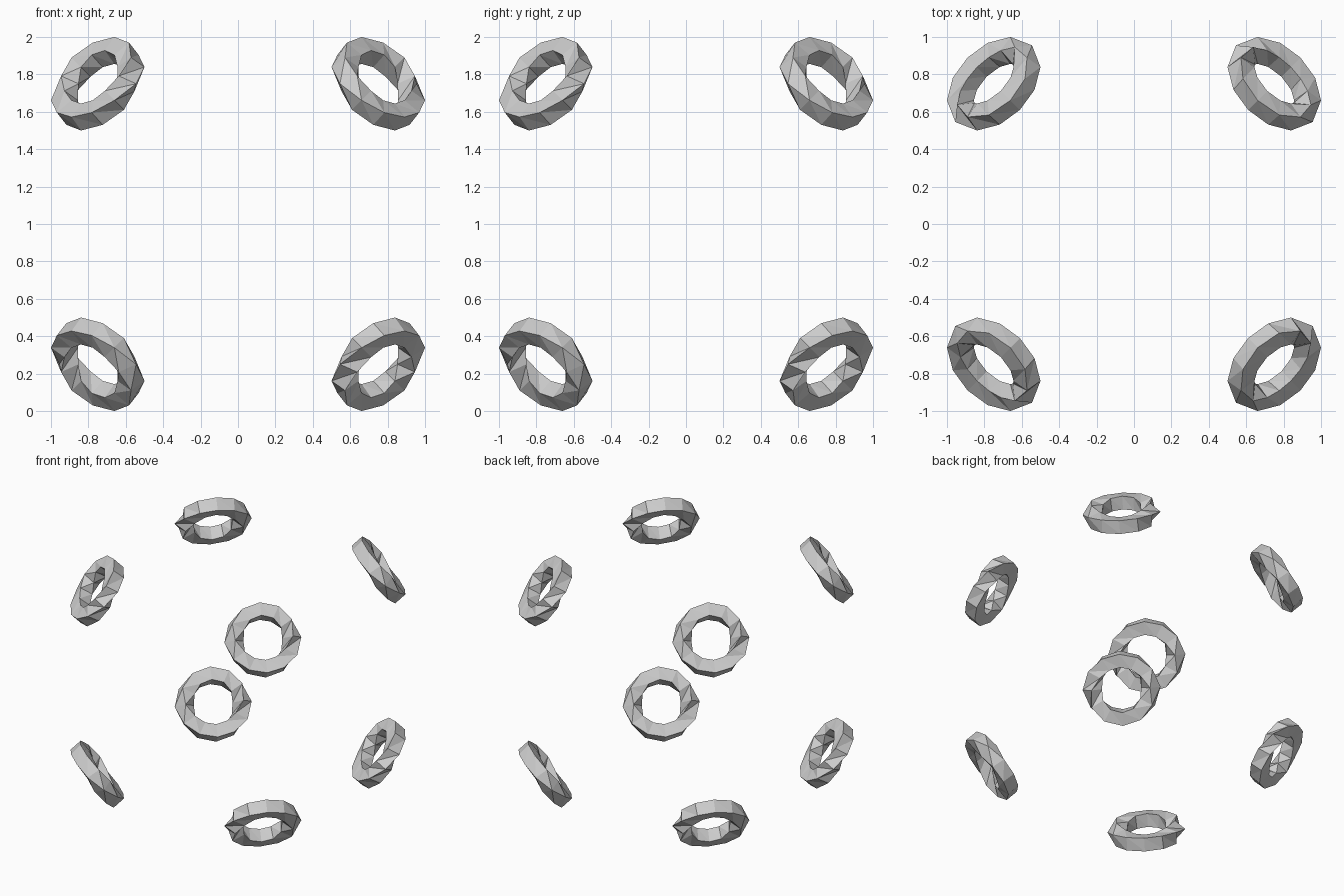
import bpy, math
from mathutils import Vector

if "Cube" in bpy.data.objects:
    bpy.data.objects.remove(bpy.data.objects["Cube"])

SEG, SIDES = 12, 4       # steps round each ring, corners of its section
R, P = 0.218, 0.072      # ring radius, section radius
OFF = 0.75               # distance of ring centres from the middle
UP = Vector((0, 0, 1))


def twisted_ring(name, sx, sy, sz):
    """Ring facing along the cube diagonal; its diamond section stays upright, so it twists."""
    centre = Vector((sx * OFF, sy * OFF, 1 + sz * OFF))
    n = Vector((sx, sy, sz)).normalized() * sz
    e1 = (UP - n * n.z).normalized()
    e2 = n.cross(e1)
    verts, faces = [], []
    for j in range(SEG):
        a = 2 * math.pi * j / SEG
        d = e1 * math.cos(a) + e2 * math.sin(a)
        t = e2 * math.cos(a) - e1 * math.sin(a)
        h = t.cross(UP).normalized()
        u = h.cross(t)
        for k in range(SIDES):
            b = 2 * math.pi * k / SIDES
            verts.append(centre + d * R + (u * math.cos(b) + h * math.sin(b)) * P)
    for j in range(SEG):
        for k in range(SIDES):
            j2, k2 = (j + 1) % SEG, (k + 1) % SIDES
            p, q = j * SIDES + k, j * SIDES + k2
            r, s = j2 * SIDES + k2, j2 * SIDES + k
            faces += [(p, q, r), (p, r, s)]
    mesh = bpy.data.meshes.new(name)
    mesh.from_pydata(verts, [], faces)
    mesh.update()
    obj = bpy.data.objects.new(name, mesh)
    bpy.context.collection.objects.link(obj)


# one ring on each corner of a cube
for sz, level in ((-1, "lower"), (1, "upper")):
    for sy, depth in ((-1, "front"), (1, "back")):
        for sx, side in ((-1, "left"), (1, "right")):
            twisted_ring(f"ring_{level}_{depth}_{side}", sx, sy, sz)
